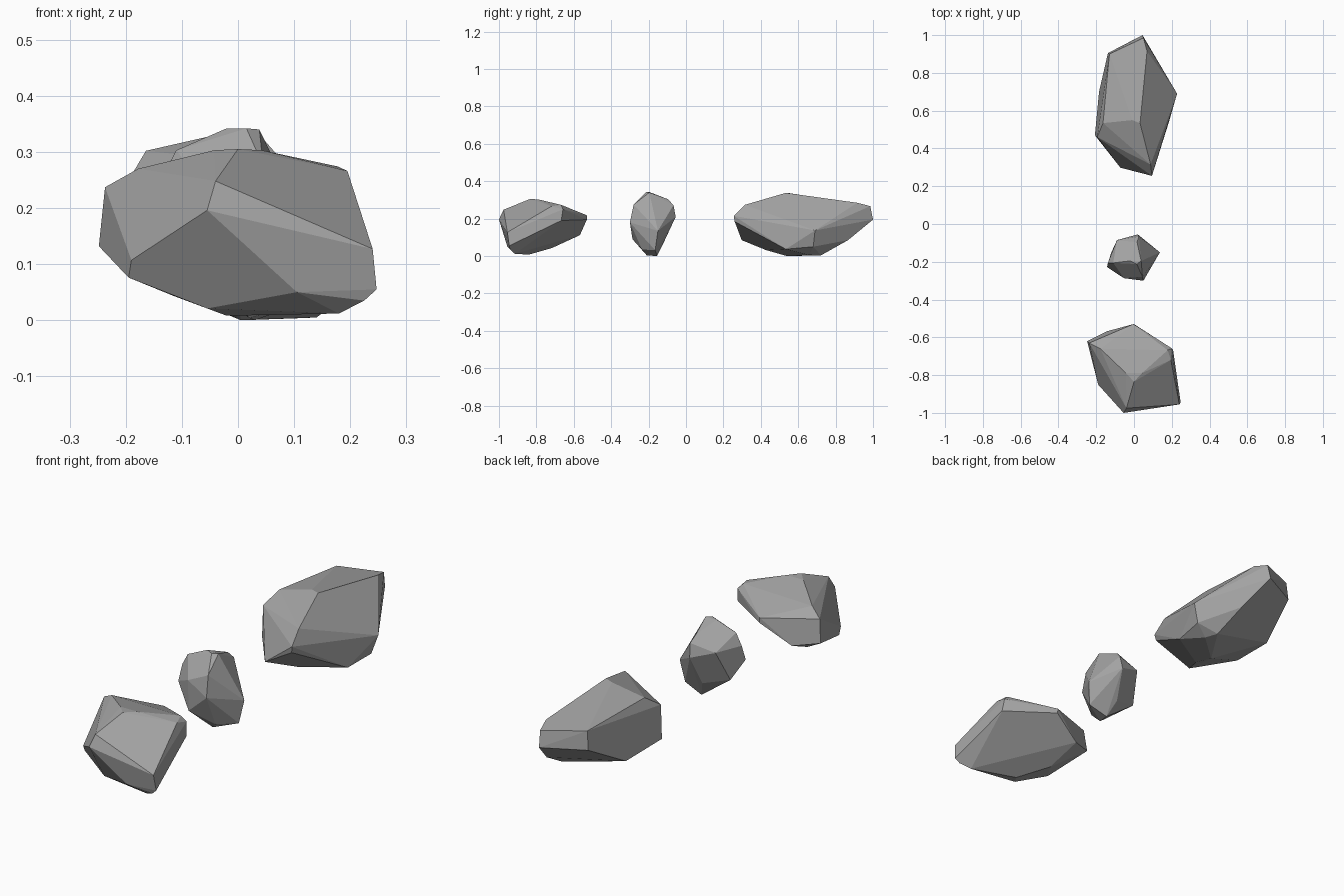
import bpy, bmesh, math

# dark stone colour
stone = bpy.data.materials.new("stone")
stone.diffuse_color = (.37, .37, .37, 1)


def rock(name, corners):
    """Faceted stone: convex hull of its chipped corners, near-flat facets merged."""
    bm = bmesh.new()
    for c in corners:
        bm.verts.new(c)
    hull = bmesh.ops.convex_hull(bm, input=bm.verts)
    loose = set(hull["geom_interior"]) | set(hull["geom_unused"])
    bmesh.ops.delete(bm, geom=[v for v in loose if isinstance(v, bmesh.types.BMVert)],
                     context='VERTS')
    bmesh.ops.dissolve_limit(bm, angle_limit=math.radians(7),
                             verts=bm.verts, edges=bm.edges)
    bmesh.ops.recalc_face_normals(bm, faces=bm.faces)
    mesh = bpy.data.meshes.new(name)
    bm.to_mesh(mesh)
    bm.free()
    mesh.materials.append(stone)
    obj = bpy.data.objects.new(name, mesh)
    bpy.context.collection.objects.link(obj)
    return obj


# wide rock at the front
rock("front_rock", [
    (-.055, -1.0, .196), (-.04, -.975, .248), (.105, -.955, .05), (.24, -.955, .127),
    (.247, -.945, .055), (.225, -.94, .035), (.18, -.915, .012),
    (-.055, -.89, .021), (-.02, -.84, .008),
    (-.195, -.83, .076), (-.19, -.85, .107), (-.237, -.63, .237), (-.248, -.62, .132),
    (-.178, -.66, .27), (-.042, -.79, .303), (0, -.835, .305), (.042, -.79, .303),
    (.195, -.72, .266), (.178, -.668, .274), (.2, -.658, .25), (.207, -.667, .19),
    (-.003, -.53, .218), (0, -.53, .195), (-.14, -.567, .112), (-.114, -.717, .043),
])

# small upright rock in the middle
rock("middle_rock", [
    (.02, -.055, .21), (.026, -.067, .272), (.016, -.096, .304),
    (.137, -.15, .135), (.12, -.165, .032), (.05, -.3, .18), (.045, -.28, .275),
    (-.02, -.195, .342), (.015, -.212, .342), (.038, -.196, .34),
    (-.143, -.228, .18), (-.138, -.206, .25), (-.11, -.206, .303),
    (-.09, -.085, .25), (-.12, -.15, .11), (-.053, -.287, .23), (-.05, -.286, .09),
    (.03, -.155, 0), (.02, -.21, .004), (.05, -.235, .035), (.0, -.118, .075),
])

# long rock at the back
rock("back_rock", [
    (.05, .985, .267), (.045, 1.0, .195), (.228, .69, .137), (.183, .534, .037),
    (.088, .315, .274), (.095, .255, .215), (.09, .26, .185),
    (-.072, .298, .085), (-.195, .46, .25), (-.207, .47, .1), (-.164, .534, .302),
    (-.01, .55, .337), (.032, .534, .338), (.048, .74, .32), (.069, .915, .285),
    (-.13, .9, .28), (-.138, .905, .195), (-.185, .7, .08),
    (.1, .866, .085), (.12, .722, .004), (.2, .68, .05), (.14, .66, .005),
    (.005, .54, 0), (0, .428, .032),
])
